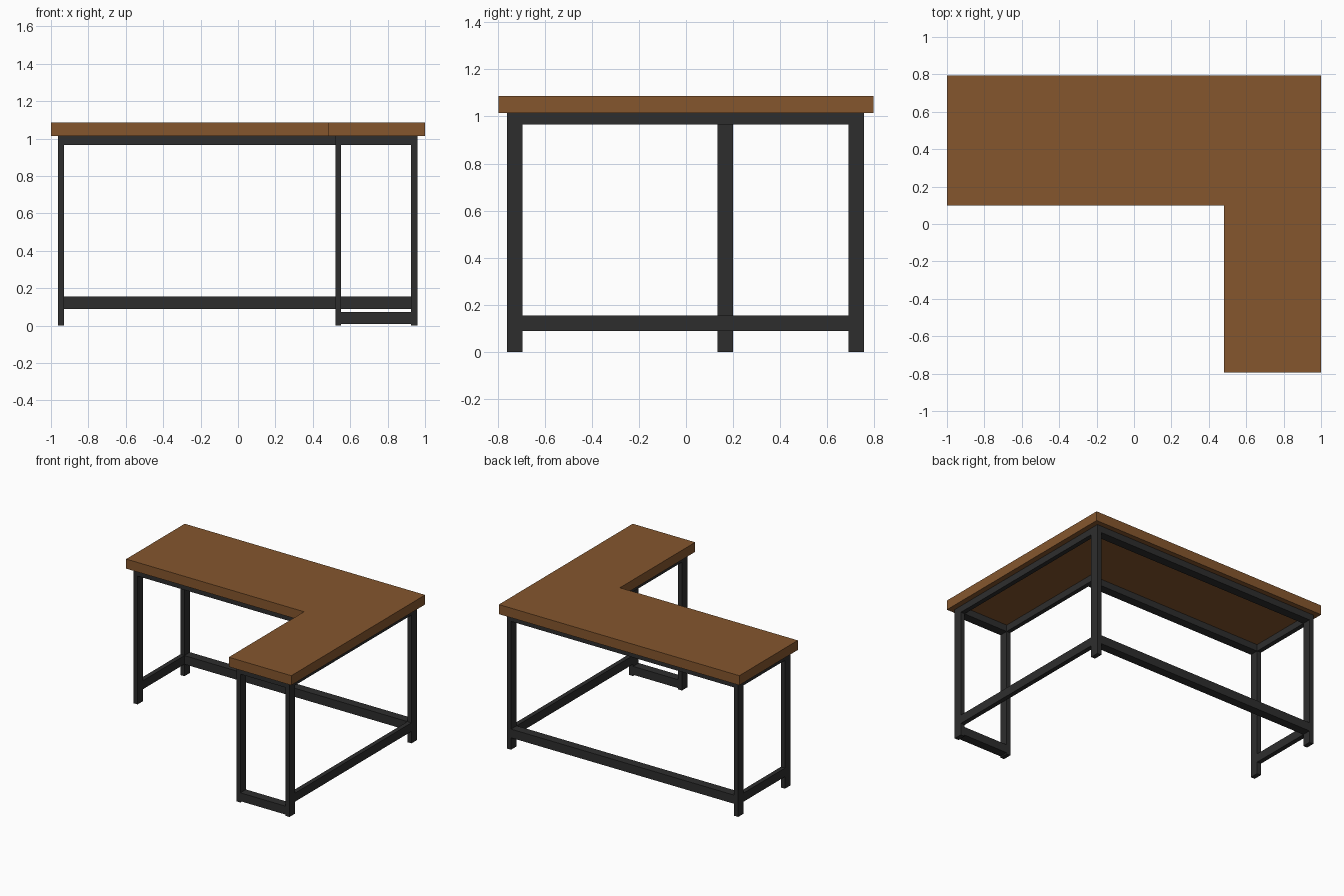
import bpy, bmesh

if "Cube" in bpy.data.objects:
    bpy.data.objects.remove(bpy.data.objects["Cube"])


def material(name, rgb):
    m = bpy.data.materials.new(name)
    m.diffuse_color = (*rgb, 1)
    m.use_nodes = True
    m.node_tree.nodes["Principled BSDF"].inputs["Base Color"].default_value = m.diffuse_color
    return m


WOOD = material("brown wood", (0.235, 0.094, 0.027))
METAL = material("dark metal", (0.027, 0.027, 0.027))


def prism(name, outline, z0, z1, mat):
    """Extrude a flat outline from z0 up to z1."""
    bm = bmesh.new()
    face = bm.faces.new([bm.verts.new((x, y, z0)) for x, y in outline])
    ext = bmesh.ops.extrude_face_region(bm, geom=[face])
    verts = [g for g in ext["geom"] if isinstance(g, bmesh.types.BMVert)]
    bmesh.ops.translate(bm, verts=verts, vec=(0, 0, z1 - z0))
    bmesh.ops.recalc_face_normals(bm, faces=bm.faces)
    me = bpy.data.meshes.new(name)
    bm.to_mesh(me)
    bm.free()
    me.materials.append(mat)
    ob = bpy.data.objects.new(name, me)
    bpy.context.collection.objects.link(ob)
    return ob


def bar(name, x0, x1, y0, y1, z0, z1):
    return prism(name, [(x0, y0), (x1, y0), (x1, y1), (x0, y1)], z0, z1, METAL)


# L-shaped desk top
prism("desk_top", [(-1, 0.1), (0.48, 0.1), (0.48, -0.795), (1, -0.795),
                   (1, 0.795), (-1, 0.795)], 1.015, 1.087, WOOD)

# Post positions (x span, y span)
LEFT, INNER, RIGHT = (-0.963, -0.929), (0.52, 0.552), (0.926, 0.96)
FRONT, MIDDLE, BACK = (-0.76, -0.694), (0.134, 0.2), (0.69, 0.756)
RAIL, LOW, FOOT = (0.965, 1.015), (0.09, 0.155), (0.01, 0.073)

# Upright posts
for name, xs, ys in [("back_left_post", LEFT, BACK), ("front_left_post", LEFT, MIDDLE),
                     ("back_right_post", RIGHT, BACK), ("front_right_post", RIGHT, FRONT),
                     ("front_inner_post", INNER, FRONT)]:
    bar(name, *xs, *ys, 0, RAIL[0])

# Top frame following the L: rails along y run full length, rails along x fit between
for name, xs, y0, y1 in [("left_top_rail", LEFT, MIDDLE[0], BACK[1]),
                         ("right_top_rail", RIGHT, FRONT[0], BACK[1]),
                         ("inner_top_rail", INNER, FRONT[0], MIDDLE[1])]:
    bar(name, *xs, y0, y1, *RAIL)
for name, x0, x1, ys in [("back_top_rail", LEFT[1], RIGHT[0], BACK),
                         ("middle_top_rail", LEFT[1], INNER[0], MIDDLE),
                         ("front_top_rail", INNER[1], RIGHT[0], FRONT)]:
    bar(name, x0, x1, *ys, *RAIL)

# Low stretchers and the front foot bar
bar("back_stretcher", LEFT[1], RIGHT[0], *BACK, *LOW)
bar("left_stretcher", *LEFT, MIDDLE[1], BACK[0], *LOW)
bar("right_stretcher", *RIGHT, FRONT[1], BACK[0], *LOW)
bar("front_foot_bar", INNER[1], RIGHT[0], *FRONT, *FOOT)
